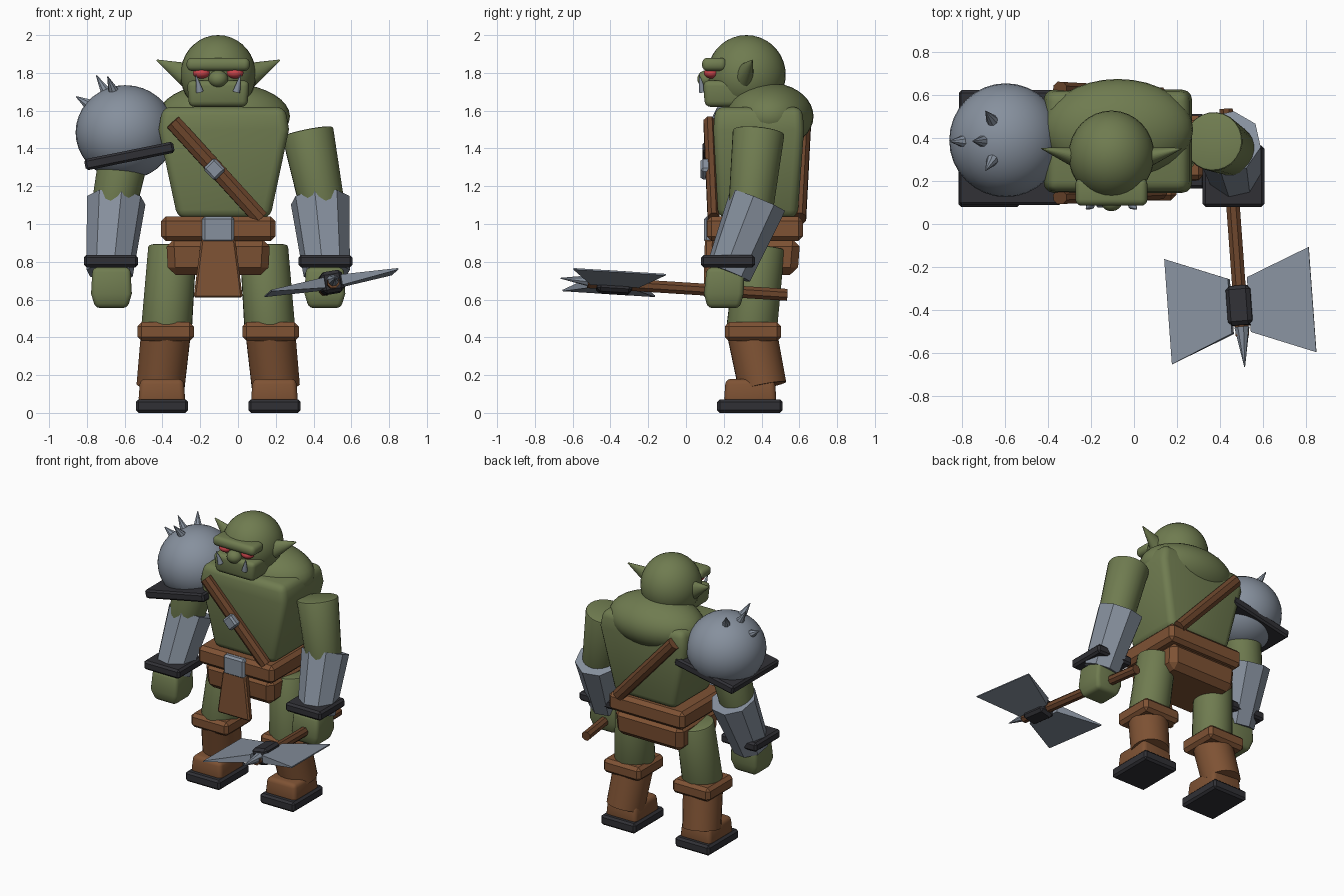
import bpy, bmesh, math
from mathutils import Vector, Matrix

cube = bpy.data.objects.get("Cube")
if cube:
    bpy.data.objects.remove(cube, do_unlink=True)

CX = -0.105          # middle plane of the body
SIDES = ((-1, "right"), (1, "left"))
parts = []


def material(name, rgb):
    m = bpy.data.materials.new(name)
    m.use_nodes = True
    m.diffuse_color = (*rgb, 1)
    bsdf = next(n for n in m.node_tree.nodes if n.type == 'BSDF_PRINCIPLED')
    bsdf.inputs["Base Color"].default_value = (*rgb, 1)
    return m


SKIN = material("green skin", (0.16, 0.2, 0.08))
LEATHER = material("brown leather", (0.21, 0.085, 0.034))
STRAP = material("dark brown strap", (0.15, 0.06, 0.025))
STEEL = material("grey steel", (0.24, 0.28, 0.34))
IRON = material("black iron", (0.03, 0.03, 0.036))
RED = material("red eye", (0.6, 0.06, 0.07))


def finish(name, bm, mat, bevel=0, segments=1, smooth=False):
    """Bevel the hard edges, then turn the bmesh into an object."""
    bmesh.ops.recalc_face_normals(bm, faces=bm.faces)
    if bevel:
        hard = [e for e in bm.edges if e.calc_face_angle(0) > 0.6]
        bmesh.ops.bevel(bm, geom=hard, offset=bevel, segments=segments,
                        profile=0.5, affect='EDGES', clamp_overlap=True)
    mesh = bpy.data.meshes.new(name)
    bm.to_mesh(mesh)
    bm.free()
    mesh.materials.append(mat)
    ob = bpy.data.objects.new(name, mesh)
    bpy.context.collection.objects.link(ob)
    if smooth:
        parts.append(ob)
    return ob


def loft(name, rings, mat, **kw):
    """Closed skin through rings of equal point count."""
    bm = bmesh.new()
    loops = [[bm.verts.new(p) for p in ring] for ring in rings]
    for a, b in zip(loops, loops[1:]):
        for i in range(len(a)):
            j = (i + 1) % len(a)
            bm.faces.new((a[i], a[j], b[j], b[i]))
    bm.faces.new(loops[0])
    bm.faces.new(loops[-1])
    return finish(name, bm, mat, **kw)


def block(name, levels, mat, **kw):
    """Stacked rectangles, each (z, x centre, y centre, half width, half depth)."""
    rings = [[(x + sx * w, y + sy * d, z) for sx, sy in
              ((-1, -1), (1, -1), (1, 1), (-1, 1))] for z, x, y, w, d in levels]
    return loft(name, rings, mat, **kw)


def box(name, centre, size, mat, **kw):
    x, y, z = centre
    w, d, h = (s / 2 for s in size)
    return block(name, [(z - h, x, y, w, d), (z + h, x, y, w, d)], mat, **kw)


def tube(name, start, end, r1, r2, mat, sides=24, flat=1, **kw):
    """Round bar or cone between two points; flat squeezes it in depth."""
    a, b = Vector(start), Vector(end)
    rot = (b - a).to_track_quat('Z', 'Y').to_matrix().to_4x4()
    bm = bmesh.new()
    bmesh.ops.create_cone(bm, cap_ends=True, segments=sides, radius1=r1,
                          radius2=r2, depth=(b - a).length)
    bmesh.ops.rotate(bm, verts=bm.verts, matrix=Matrix.Rotation(math.pi / sides, 3, 'Z'))
    bm.transform(Matrix.Translation((a + b) / 2) @ Matrix.Diagonal((1, flat, 1, 1)) @ rot)
    return finish(name, bm, mat, **kw)


def ball(name, centre, radii, mat):
    bm = bmesh.new()
    bmesh.ops.create_uvsphere(bm, u_segments=32, v_segments=18, radius=1)
    bm.transform(Matrix.Translation(centre) @ Matrix.Diagonal((*radii, 1)))
    return finish(name, bm, mat, smooth=True)


# Head and face
ball("head", (CX, 0.32, 1.79), (0.2, 0.208, 0.21), SKIN)
block("jaw", [(1.62, CX, 0.22, 0.155, 0.12), (1.76, CX, 0.22, 0.165, 0.13)],
      SKIN, bevel=0.03, segments=3, smooth=True)
box("brow", (CX, 0.15, 1.845), (0.335, 0.13, 0.07), SKIN, bevel=0.03, segments=4, smooth=True)
ball("nose", (CX, 0.11, 1.768), (0.052, 0.05, 0.046), SKIN)
for s, side in SIDES:
    ball(side + "_eye", (CX + s * 0.088, 0.135, 1.8), (0.046, 0.04, 0.03), RED)
    tube(side + "_ear", (CX + s * 0.165, 0.305, 1.79), (CX + s * 0.325, 0.36, 1.867),
         0.066, 0.004, SKIN, flat=0.7, smooth=True)
    tube(side + "_tusk", (CX + s * 0.097, 0.088, 1.7), (CX + s * 0.118, 0.07, 1.79),
         0.02, 0.002, STEEL, sides=12, smooth=True)

# Torso
TX = -0.075
block("torso", [(1.03, TX, 0.38, 0.245, 0.21), (1.5, TX, 0.385, 0.345, 0.24),
                (1.62, TX, 0.385, 0.325, 0.23)], SKIN, bevel=0.045, segments=3, smooth=True)
ball("upper_back", (TX, 0.44, 1.57), (0.35, 0.235, 0.178), SKIN)

# Belt, hips and hanging cloth
box("belt", (CX, 0.365, 0.975), (0.605, 0.51, 0.13), LEATHER, bevel=0.025)
block("hips", [(0.73, CX, 0.37, 0.265, 0.22), (0.92, CX, 0.37, 0.275, 0.235)],
      LEATHER, bevel=0.04)
block("loincloth", [(0.61, CX, 0.115, 0.13, 0.022), (0.92, CX, 0.125, 0.09, 0.025)],
      LEATHER, bevel=0.01)
box("belt_buckle", (CX, 0.12, 0.97), (0.17, 0.05, 0.14), STEEL, bevel=0.014)

# Diagonal chest strap, front and back
for name, ya, yb in (("front_strap", 0.12, 0.15), ("back_strap", 0.635, 0.6)):
    tube(name, (-0.345, ya, 1.54), (0.12, yb, 1.03), 0.045, 0.045, STRAP, sides=8, flat=0.75)
buckle = box("strap_buckle", (0, 0, 0), (0.09, 0.055, 0.085), STEEL, bevel=0.012)
buckle.matrix_world = Matrix.Translation((-0.125, 0.105, 1.29)) @ Matrix.Rotation(0.8, 4, 'Y')

# Arms, bracers and hands
for s, side in SIDES:
    x = lambda d: CX + s * d
    tube(side + "_upper_arm", (x(0.57), 0.335, 1.0), (x(0.473), 0.385, 1.49), 0.115, 0.138,
         SKIN, flat=1.1 if s > 2 else 1, bevel=0.012, segments=2, smooth=True)
    tube(side + "_bracer", (x(0.575), 0.225, 0.74), (x(0.54), 0.38, 1.125), 0.125, 0.158,
         STEEL, sides=8)
    box(side + "_bracer_cuff", (x(0.568), 0.222, 0.803), (0.287, 0.287, 0.065), IRON, bevel=0.014)
    block(side + "_hand", [(0.555, x(0.565), 0.2, 0.085, 0.085), (0.63, x(0.565), 0.2, 0.108, 0.105),
                           (0.77, x(0.565), 0.21, 0.1, 0.1)], SKIN,
          bevel=0.025, segments=3, smooth=True)

# Spiked shoulder guard
ball("shoulder_guard", (-0.597, 0.39, 1.485), (0.263, 0.265, 0.25), STEEL)
rim = box("shoulder_guard_rim", (0, 0, 0), (0.48, 0.535, 0.06), IRON, bevel=0.012)
rim.matrix_world = Matrix.Translation((-0.575, 0.355, 1.36)) @ Matrix.Rotation(-0.2, 4, 'Y')
spikes = (((-0.77, 0.385, 1.62), (-0.857, 0.385, 1.675)),
          ((-0.68, 0.385, 1.665), (-0.75, 0.385, 1.787)),
          ((-0.645, 0.46, 1.67), (-0.69, 0.525, 1.78)),
          ((-0.645, 0.32, 1.67), (-0.69, 0.25, 1.78)))
for i, (root, tip) in enumerate(spikes):
    tube(f"shoulder_spike_{i + 1}", root, tip, 0.04, 0.003, STEEL, sides=8)

# Legs and boots
for s, side in SIDES:
    x = lambda d: CX + s * d
    tube(side + "_thigh", (x(0.275), 0.345, 0.42), (x(0.242), 0.395, 0.88), 0.135, 0.128,
         SKIN, bevel=0.012, segments=2, smooth=True)
    box(side + "_boot_cuff", (x(0.278), 0.355, 0.43), (0.298, 0.298, 0.1), LEATHER, bevel=0.022)
    tube(side + "_boot_shaft", (x(0.305), 0.405, 0.14), (x(0.277), 0.35, 0.42), 0.128, 0.132,
         LEATHER, smooth=True)
    block(side + "_boot_foot", [(0.05, x(0.298), 0.34, 0.125, 0.14), (0.18, x(0.298), 0.34, 0.115, 0.13)],
          LEATHER, bevel=0.028, segments=3, smooth=True)
    box(side + "_boot_sole", (x(0.298), 0.338, 0.036), (0.276, 0.346, 0.072), IRON, bevel=0.014)

# Double-bladed axe, built flat and laid along the handle
tube("axe_handle", (0.428, 0.535, 0.625), (0.505, -0.52, 0.692), 0.034, 0.034, STRAP, sides=8)
along = Vector((-0.077, 1.055, -0.067)).normalized()
across = Vector((1, 0.07, 0.172))
across = (across - along * across.dot(along)).normalized()
up = across.cross(along)
frame = Matrix((across, along, up)).transposed().to_4x4()
frame.translation = (0.495, -0.38, 0.69)
axe = [box("axe_head", (0, 0, 0), (0.115, 0.185, 0.115), IRON, bevel=0.018),
       tube("axe_spike", (0, -0.1, 0), (0, -0.288, 0.005), 0.036, 0.002, STEEL, sides=8)]
for s, side in SIDES:
    rings = [[(s * d, y, z) for y, z in ((-h, -t), (h, -t), (h, t), (-h, t))]
             for d, h, t in ((0.045, 0.128, 0.028), (0.342, 0.246, 0.004))]
    axe.append(loft(side + "_axe_blade", rings, STEEL))
for ob in axe:
    ob.matrix_world = frame

# Smooth the rounded parts, keeping their hard edges
bpy.ops.object.select_all(action='DESELECT')
for ob in parts:
    ob.select_set(True)
bpy.context.view_layer.objects.active = parts[0]
bpy.ops.object.shade_smooth_by_angle(angle=math.radians(35))
